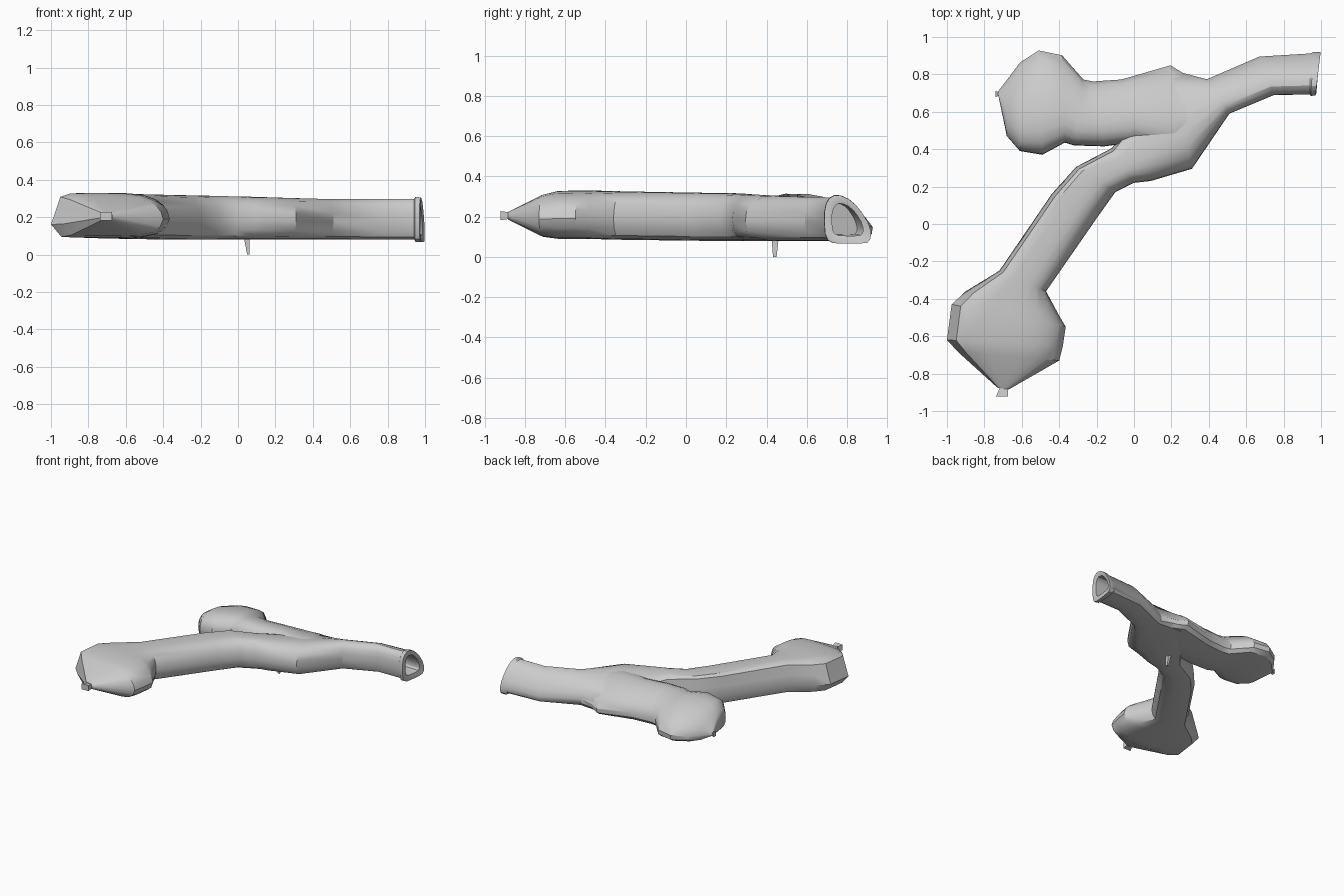
import bpy, bmesh
from mathutils import Vector

# Cross-sections: u runs from the right-hand edge to the left, v from bottom to top
TEARDROP = [(0, .45), (.005, .65), (.04, .82), (.11, .94), (.22, 1), (.36, .99), (.52, .92),
            (.67, .8), (.81, .63), (.93, .44), (1, .24), (.985, .1), (.92, .02), (.75, 0),
            (.45, 0), (.2, .01), (.08, .07), (.02, .2)]
STEPPED = [(0, .42), (.02, .6), (.06, .74), (.13, .86), (.23, .95), (.36, .99), (.52, 1),
           (.7, 1), (.84, .99), (.92, .92), (.96, .6), (1, .3), (.91, .02), (.75, 0),
           (.45, 0), (.22, .02), (.1, .09), (.03, .23)]


def section(rx, ry, lx, ly, z0, z1, blend):
    """Ring of points between a right and a left outline point."""
    ring = []
    for (u0, v0), (u1, v1) in zip(TEARDROP, STEPPED):
        u, v = u0 + (u1 - u0) * blend, v0 + (v1 - v0) * blend
        ring.append(Vector((rx + (lx - rx) * u, ry + (ly - ry) * u, z0 + (z1 - z0) * v)))
    return ring


def loft(name, stations, angle=32):
    """Skin a row of sections, closing both ends."""
    bm = bmesh.new()
    rings = [[bm.verts.new(p) for p in section(*s)] for s in stations]
    n = len(rings[0])
    for a, b in zip(rings, rings[1:]):
        for i in range(n):
            bm.faces.new((a[i], a[(i + 1) % n], b[(i + 1) % n], b[i]))
    bm.faces.new(rings[0])
    bm.faces.new(rings[-1])
    bmesh.ops.recalc_face_normals(bm, faces=bm.faces)
    mesh = bpy.data.meshes.new(name)
    bm.to_mesh(mesh)
    bm.free()
    obj = bpy.data.objects.new(name, mesh)
    bpy.context.collection.objects.link(obj)
    bpy.ops.object.select_all(action='DESELECT')
    obj.select_set(True)
    bpy.context.view_layer.objects.active = obj
    bpy.ops.object.shade_smooth_by_angle(angle=angle * 3.14159 / 180)
    return obj


def frustum(name, base, base_size, tip, tip_size, axis):
    """Small four-sided taper from base to tip along one axis."""
    bm = bmesh.new()
    a, b = [k for k in range(3) if k != axis]
    rings = []
    for centre, size in ((base, base_size), (tip, tip_size)):
        ring = []
        for sa, sb in ((-1, -1), (1, -1), (1, 1), (-1, 1)):
            p = Vector(centre)
            p[a] += sa * size[0] / 2
            p[b] += sb * size[1] / 2
            ring.append(bm.verts.new(p))
        rings.append(ring)
    for i in range(4):
        j = (i + 1) % 4
        bm.faces.new((rings[0][i], rings[0][j], rings[1][j], rings[1][i]))
    for ring in rings:
        bm.faces.new(ring)
    bmesh.ops.recalc_face_normals(bm, faces=bm.faces)
    mesh = bpy.data.meshes.new(name)
    bm.to_mesh(mesh)
    bm.free()
    obj = bpy.data.objects.new(name, mesh)
    bpy.context.collection.objects.link(obj)
    return obj


# Main passage: hollow mouth, junction, long limb and its end chamber
loft("main_passage", [
    (.72, .72, .67, .85, .11, .265, 0),
    (.80, .725, .80, .88, .105, .265, 0),
    (.97, .725, .985, .88, .105, .265, 0),
    (.975, .70, .992, .905, .08, .29, 0),
    (.97, .687, .998, .92, .066, .306, 0),
    (.945, .685, .96, .92, .066, .308, 0),
    (.94, .692, .945, .912, .08, .298, 0),
    (.75, .69, .67, .895, .08, .296, 0),
    (.51, .59, .39, .775, .08, .298, .1),
    (.31, .295, .20, .82, .08, .305, .3),
    (.09, .23, .00, .56, .08, .312, .6),
    (.00, .22, -.12, .405, .08, .314, .9),
    (-.10, .17, -.31, .305, .08, .316, 1),
    (-.20, .03, -.44, .16, .08, .318, 1),
    (-.47, -.36, -.72, -.25, .085, .325, 1),
    (-.40, -.49, -.90, -.36, .088, .328, 1),
    (-.365, -.55, -.975, -.43, .09, .33, 1),
    (-.38, -.65, -1.0, -.62, .09, .328, 1),
    (-.40, -.73, -.94, -.685, .10, .31, 1),
    (-.67, -.885, -.73, -.875, .185, .225, 1),
])

# Short limb with its rounded end chamber
loft("side_passage", [
    (.40, .52, .39, .773, .10, .285, 0),
    (.29, .42, .26, .81, .085, .298, .1),
    (.22, .38, .195, .85, .083, .302, .1),
    (.03, .44, -.07, .775, .083, .308, .2),
    (-.16, .415, -.22, .765, .083, .31, .2),
    (-.32, .42, -.27, .775, .083, .312, .2),
    (-.37, .435, -.385, .905, .085, .315, .15),
    (-.49, .37, -.51, .93, .085, .315, .1),
    (-.61, .39, -.61, .865, .085, .295, .1),
    (-.68, .47, -.665, .79, .09, .25, .1),
    (-.725, .685, -.73, .705, .12, .15, 0),
])

# Small tied-off stubs at both chamber tips
frustum("long_limb_stub", (-.695, -.87, .205), (.04, .03), (-.705, -.922, .205), (.065, .045), 1)
frustum("side_limb_stub", (-.72, .695, .13), (.015, .02), (-.74, .695, .13), (.035, .035), 0)

# Tapered peg under the junction
frustum("bottom_peg", (.045, .443, .10), (.03, .036), (.055, .441, 0), (.012, .018), 2)
